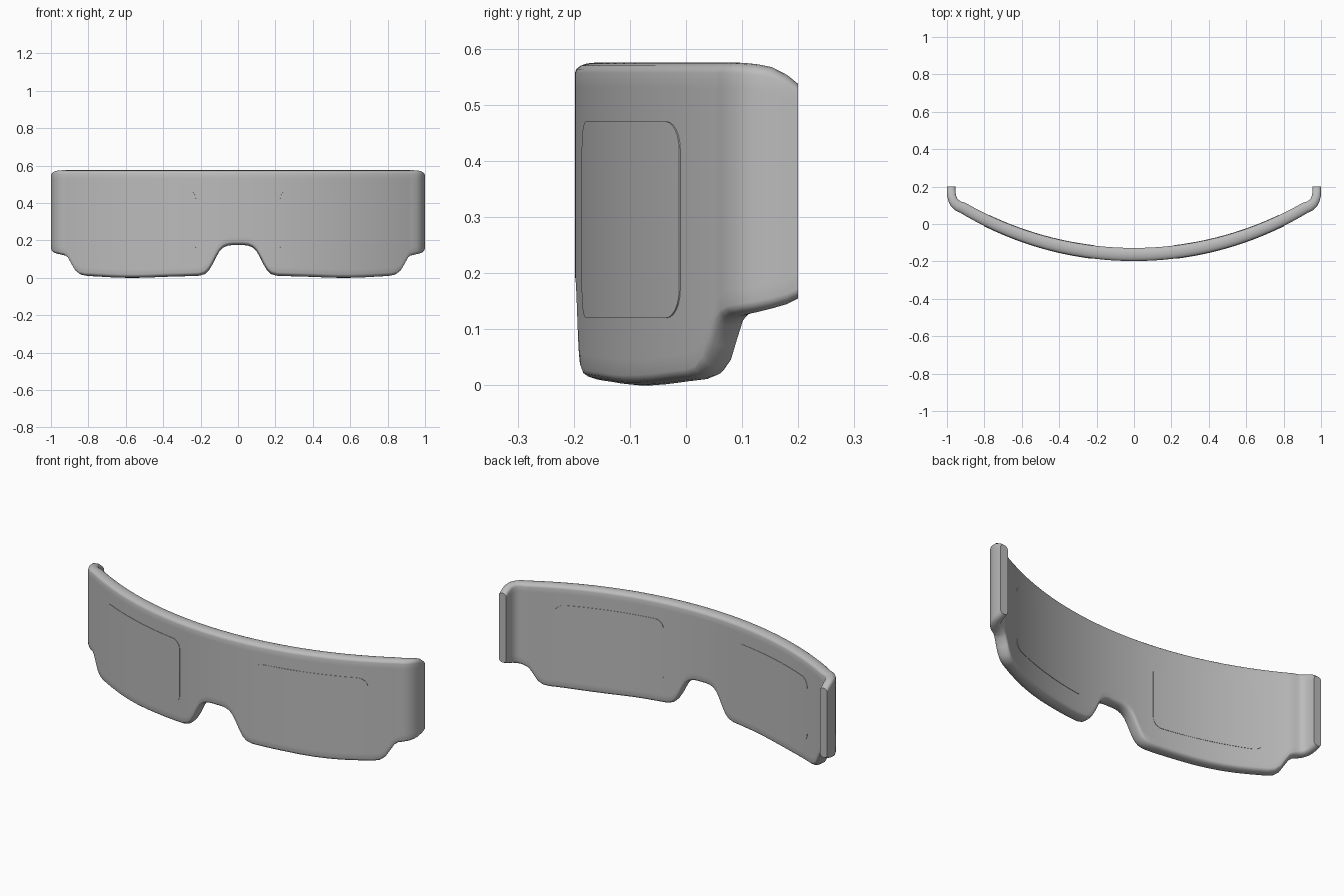
import bpy
import bmesh
import math
from mathutils import Vector

if "Cube" in bpy.data.objects:
    bpy.data.objects.remove(bpy.data.objects["Cube"])

grey = bpy.data.materials.new("soft grey")
grey.diffuse_color = (0.5, 0.5, 0.5, 1)
grey.use_nodes = True
grey.node_tree.nodes["Principled BSDF"].inputs["Base Color"].default_value = grey.diffuse_color

R, CY = 1.80, 1.602          # radius and centre of the outer curve


def arc_y(x):
    return CY - math.sqrt(R * R - x * x)


def thickness(x):
    return 0.07 - 0.012 * x * x


def loft(name, columns, section):
    """Skin closed sections along columns of (x, y, thickness, bottom, top)."""
    bm = bmesh.new()
    rings = []
    for i, (x, y, t, lo, hi) in enumerate(columns):
        a = columns[max(i - 1, 0)]
        b = columns[min(i + 1, len(columns) - 1)]
        d = Vector((b[0] - a[0], b[1] - a[1])).normalized()
        inward = Vector((-d.y, d.x))
        rings.append([bm.verts.new((x + inward.x * o, y + inward.y * o, z))
                      for o, z in section(t, lo, hi)])
    n = len(rings[0])
    for p, q in zip(rings, rings[1:]):
        for k in range(n):
            m = (k + 1) % n
            bm.faces.new((p[k], q[k], q[m], p[m]))
    bm.faces.new(rings[0])
    bm.faces.new(rings[-1][::-1])
    bmesh.ops.recalc_face_normals(bm, faces=bm.faces)
    me = bpy.data.meshes.new(name)
    bm.to_mesh(me)
    bm.free()
    me.materials.append(grey)
    ob = bpy.data.objects.new(name, me)
    bpy.context.collection.objects.link(ob)
    bpy.ops.object.select_all(action='DESELECT')
    ob.select_set(True)
    bpy.context.view_layer.objects.active = ob
    bpy.ops.object.shade_smooth_by_angle(angle=math.radians(40))
    return ob


def rounded_section(t, lo, hi):
    """Wall section with softly rounded top and bottom edges."""
    rz, steps, pts = 0.018, 8, []
    pts += [(0, lo + 0.045), (0, hi - 0.045)]
    for k in range(steps + 1):
        a = math.pi * k / steps
        pts.append((t / 2 * (1 - math.cos(a)), hi - rz * (1 - math.sin(a))))
    pts += [(t, hi - 0.045), (t, lo + 0.045)]
    for k in range(steps + 1):
        a = math.pi * k / steps
        pts.append((t / 2 * (1 + math.cos(a)), lo + rz * (1 - math.sin(a))))
    return pts


def panel_section(t, lo, hi):
    """Flat panel standing just proud of both wall faces."""
    e = 0.002
    return [(-e, lo), (-e, hi), (t + e, hi), (t + e, lo)]


# Visor wall: lower edge with nose notch, (x, bottom)
lower_edge = [(0, .175), (.03, .175), (.055, .172), (.08, .162), (.1, .143),
              (.12, .11), (.14, .07), (.16, .038), (.18, .02), (.21, .011),
              (.26, .009), (.33, .007), (.4, .005), (.47, .002), (.54, 0),
              (.61, 0), (.68, .002), (.75, .006), (.82, .01), (.85, .016),
              (.875, .035), (.895, .07), (.915, .105), (.93, .117)]
half = [(x, arc_y(x), thickness(x), z, .575) for x, z in lower_edge]
# Side wings bending backwards: (x, y, thickness, bottom, top)
half += [(.955, .072, .057, .123, .575), (.978, .094, .054, .127, .574),
         (.992, .12, .05, .131, .572), (.999, .15, .047, .137, .567),
         (1, .18, .045, .145, .553), (1, .2, .045, .155, .537)]
mirrored = [(-c[0],) + c[1:] for c in half[:0:-1]]
loft("visor_wall", mirrored + half, rounded_section)

# Lens panels: rounded rectangles following the wall
X0, X1, Z0, Z1, CR = .225, .80, .12, .47, .05
xs = [X0 + CR * (1 - math.cos(math.pi / 2 * k / 6)) for k in range(7)]
xs += [X0 + CR + (X1 - X0 - 2 * CR) * k / 8 for k in range(1, 8)]
xs += [X1 - CR * (1 - math.cos(math.pi / 2 * k / 6)) for k in range(6, -1, -1)]
lens = []
for x in xs:
    c = max(0.0, CR - min(x - X0, X1 - x))
    inset = CR - math.sqrt(max(0.0, CR * CR - c * c))
    lens.append((x, arc_y(x), thickness(x), Z0 + inset, Z1 - inset))
loft("right_lens", lens, panel_section)
loft("left_lens", [(-c[0],) + c[1:] for c in lens[::-1]], panel_section)
